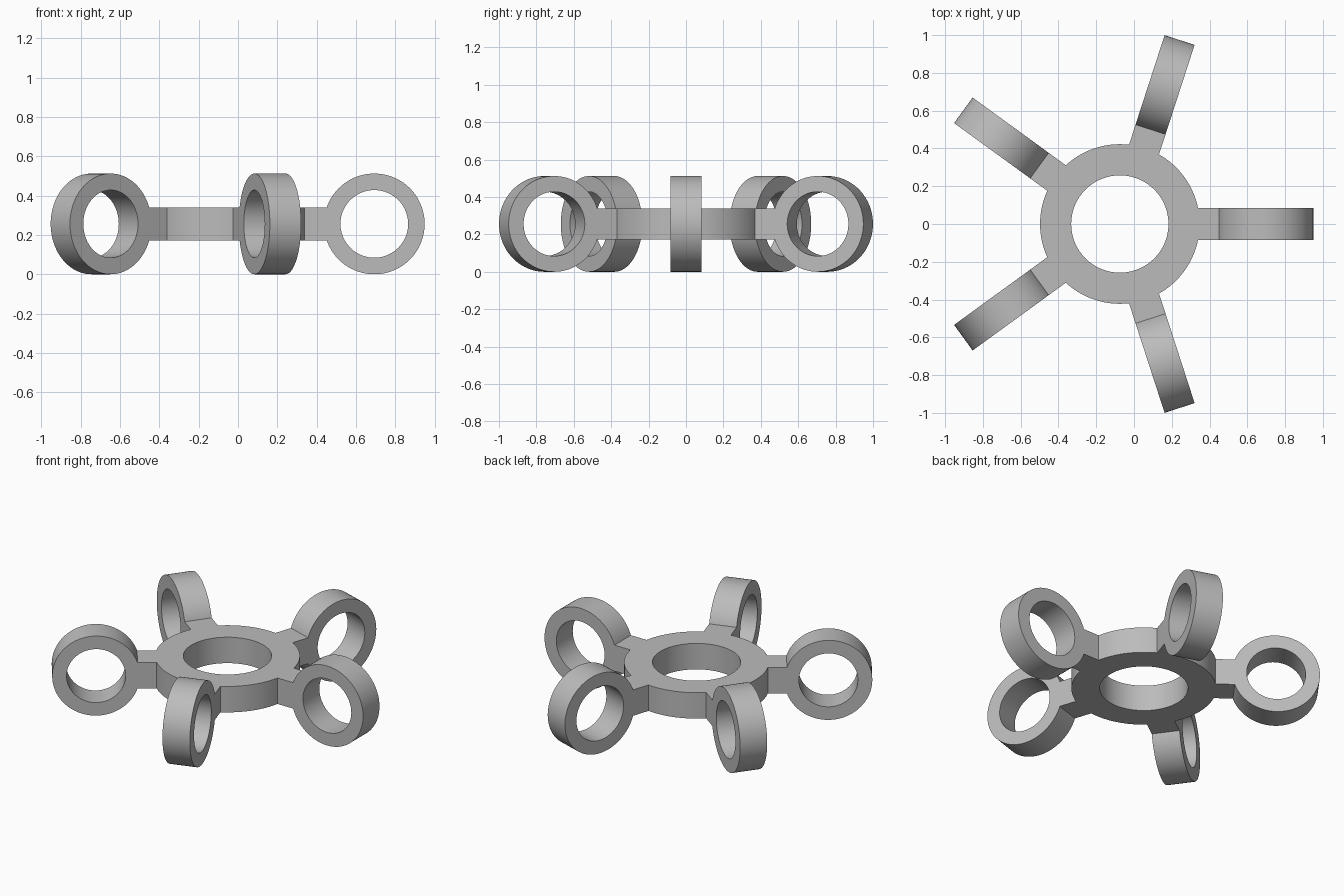
import bpy, bmesh, math
from mathutils import Matrix

cube = bpy.data.objects.get("Cube")
if cube:
    bpy.data.objects.remove(cube, do_unlink=True)

ARMS = 5
HUB_X, MID_Z = -0.075, 0.256
HALF = 0.0835                      # half of the common thickness
HUB_OUT, HUB_IN = 0.4225, 0.2575
RING_OUT, RING_IN = 0.256, 0.172
RING_DIST, SPOKE_END = 0.768, 0.56

grey = bpy.data.materials.new("plain grey")
grey.use_nodes = True
colour = (0.5, 0.5, 0.5, 1)
grey.diffuse_color = colour
grey.node_tree.nodes["Principled BSDF"].inputs["Base Color"].default_value = colour


def arc(radius, start, end, steps):
    return [(radius * math.cos(start + (end - start) * i / steps),
             radius * math.sin(start + (end - start) * i / steps))
            for i in range(steps + 1)]


def circle(radius, steps=96):
    return arc(radius, 0, math.tau, steps)[:-1]


def plate(name, outlines, matrix):
    """Extrude closed outlines (outer edge, then hole) into a solid plate."""
    curve = bpy.data.curves.new(name, "CURVE")
    curve.dimensions = "2D"
    curve.fill_mode = "BOTH"
    curve.extrude = HALF
    for points in outlines:
        spline = curve.splines.new("POLY")
        spline.points.add(len(points) - 1)
        for p, (x, y) in zip(spline.points, points):
            p.co = (x, y, 0, 1)
        spline.use_cyclic_u = True
    temp = bpy.data.objects.new(name + " outline", curve)
    bpy.context.collection.objects.link(temp)
    graph = bpy.context.evaluated_depsgraph_get()
    mesh = bpy.data.meshes.new_from_object(temp.evaluated_get(graph))
    bpy.data.objects.remove(temp, do_unlink=True)

    # Weld caps to walls so the solid is closed
    bm = bmesh.new()
    bm.from_mesh(mesh)
    bmesh.ops.remove_doubles(bm, verts=bm.verts, dist=0.0001)
    bmesh.ops.recalc_face_normals(bm, faces=bm.faces)
    bm.to_mesh(mesh)
    bm.free()
    mesh.name = name
    mesh.materials.clear()
    mesh.materials.append(grey)
    obj = bpy.data.objects.new(name, mesh)
    obj.matrix_world = matrix
    bpy.context.collection.objects.link(obj)
    bpy.ops.object.select_all(action="DESELECT")
    obj.select_set(True)
    bpy.context.view_layer.objects.active = obj
    bpy.ops.object.shade_smooth_by_angle(angle=math.radians(30))
    return obj


centre = Matrix.Translation((HUB_X, 0, MID_Z))
step = math.tau / ARMS
root = math.asin(HALF / HUB_OUT)   # half angle covered by a spoke at the hub

# Hub with spokes, cut as one flat outline
outline = []
for i in range(ARMS):
    a = i * step
    c, s = math.cos(a), math.sin(a)
    for side in (-HALF, HALF):
        outline.append((SPOKE_END * c - side * s, SPOKE_END * s + side * c))
    outline += arc(HUB_OUT, a + root, a + step - root, 16)
plate("hub_with_spokes", [outline, circle(HUB_IN)], centre)

# Upright rings on the spoke ends
for i in range(ARMS):
    place = (centre @ Matrix.Rotation(i * step, 4, "Z")
             @ Matrix.Translation((RING_DIST, 0, 0))
             @ Matrix.Rotation(math.pi / 2, 4, "X"))
    plate(f"outer_ring_{i + 1}", [circle(RING_OUT), circle(RING_IN)], place)
